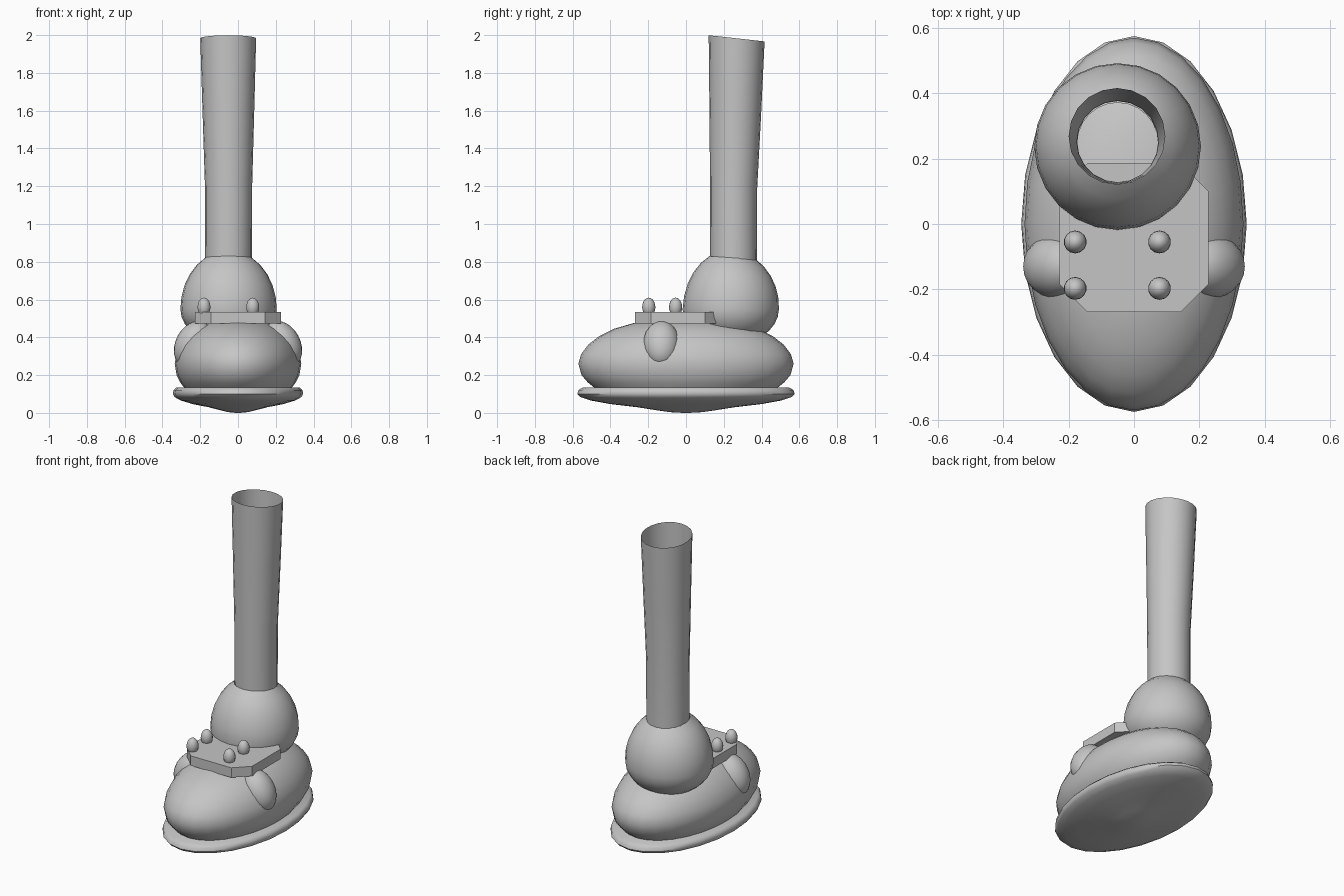
import bpy, bmesh, math
from mathutils import Matrix

if "Cube" in bpy.data.objects:
    bpy.data.objects.remove(bpy.data.objects["Cube"])

grey = bpy.data.materials.new("plain grey")
grey.diffuse_color = (0.56, 0.56, 0.56, 1)
grey.use_nodes = True
grey.node_tree.nodes["Principled BSDF"].inputs["Base Color"].default_value = grey.diffuse_color


def finish(name, bm, angle=50):
    bmesh.ops.recalc_face_normals(bm, faces=bm.faces[:])
    me = bpy.data.meshes.new(name)
    bm.to_mesh(me)
    bm.free()
    me.materials.append(grey)
    ob = bpy.data.objects.new(name, me)
    bpy.context.collection.objects.link(ob)
    if angle:
        bpy.ops.object.select_all(action='DESELECT')
        ob.select_set(True)
        bpy.context.view_layer.objects.active = ob
        bpy.ops.object.shade_smooth_by_angle(angle=math.radians(angle))
    return ob


def lathe(name, rings, n, cap_low=False, cap_top=False):
    """rings: (cx, cy, z, rx, ry, slope in y) joined from bottom to top"""
    bm = bmesh.new()
    loops = []
    for cx, cy, z, rx, ry, slope in rings:
        loop = []
        for i in range(n):
            a = 2 * math.pi * i / n
            dy = ry * math.sin(a)
            loop.append(bm.verts.new((cx + rx * math.cos(a), cy + dy, z + slope * dy)))
        loops.append(loop)
    for lo, hi in zip(loops, loops[1:]):
        for i in range(n):
            j = (i + 1) % n
            bm.faces.new((lo[i], lo[j], hi[j], hi[i]))
    if cap_low:
        bm.faces.new(loops[0])
    if cap_top:
        bm.faces.new(loops[-1])
    return finish(name, bm)


def ellipsoid(name, centre, radii, tilt=0.0, seg=16, rows=10):
    bm = bmesh.new()
    m = (Matrix.Translation(centre) @ Matrix.Rotation(tilt, 4, 'Y')
         @ Matrix.Diagonal((*radii, 1)))
    bmesh.ops.create_uvsphere(bm, u_segments=seg, v_segments=rows, radius=1, matrix=m)
    return finish(name, bm, 80)


# Sole: oval disc with a sagging underside
sole = [(0.03, 0.0), (0.15, 0.004), (0.27, 0.014), (0.45, 0.03), (0.7, 0.047),
        (0.88, 0.066), (0.97, 0.083), (1, 0.1), (0.99, 0.12), (0.95, 0.135)]
lathe("sole", [(0, 0, z, 0.345 * f, 0.575 * f, 0) for f, z in sole], 24, True, True)

# Foot body: bulging oval shell
body = [(0.85, 0.133), (0.91, 0.16), (0.97, 0.2), (1, 0.26), (0.975, 0.31),
        (0.91, 0.36), (0.81, 0.405), (0.67, 0.445), (0.47, 0.478), (0.25, 0.492), (0.04, 0.496)]
lathe("foot_body", [(0, 0, z, 0.335 * f, 0.57 * f, 0) for f, z in body], 28, False, True)

# Ankle ball: egg-shaped, cut open at the top where the leg enters
ball = []
for k in range(13):
    t = math.radians(-87 + k * (148 / 12))
    h = 0.31 if t > 0 else 0.19
    r = 0.255 * math.cos(t)
    ball.append((-0.05, 0.237 + 0.012 * max(0, math.sin(t)), 0.55 + h * math.sin(t), r, r,
                 -0.08 * max(0, math.sin(t))))
lathe("ankle_ball", ball, 24, True)

# Leg: open tube, flaring slightly to a slanted rim
leg = [(-0.05, 0.252, 0.815, 0.124, 0.124, -0.08), (-0.05, 0.252, 1.2, 0.125, 0.125, -0.09),
       (-0.051, 0.261, 1.6, 0.137, 0.137, -0.1), (-0.052, 0.268, 1.983, 0.148, 0.148, -0.11)]
lathe("leg_tube", leg, 20)

# Instep plate: square slab with chamfered corners
bm = bmesh.new()
s, c = 0.228, 0.142
outline = [(s, -c), (s, c), (c, s), (-c, s), (-s, c), (-s, -c), (-c, -s), (c, -s)]
base = bm.faces.new([bm.verts.new((x, y - 0.042, 0.473)) for x, y in outline])
top = bmesh.ops.extrude_face_region(bm, geom=[base], use_keep_orig=True)
bmesh.ops.translate(bm, vec=(0, 0, 0.062),
                    verts=[v for v in top["geom"] if isinstance(v, bmesh.types.BMVert)])
finish("instep_plate", bm, 0)

# Four studs on the plate
for x in (-0.18, 0.078):
    for y in (-0.197, -0.055):
        ellipsoid("stud", (x, y, 0.56), (0.035, 0.035, 0.05), seg=14, rows=10)

# Rounded side bumps running down from the plate
for side in (-1, 1):
    ellipsoid("side_bump", (0.238 * side, -0.13, 0.365), (0.092, 0.097, 0.13),
              -0.5 * side, 20, 12)
